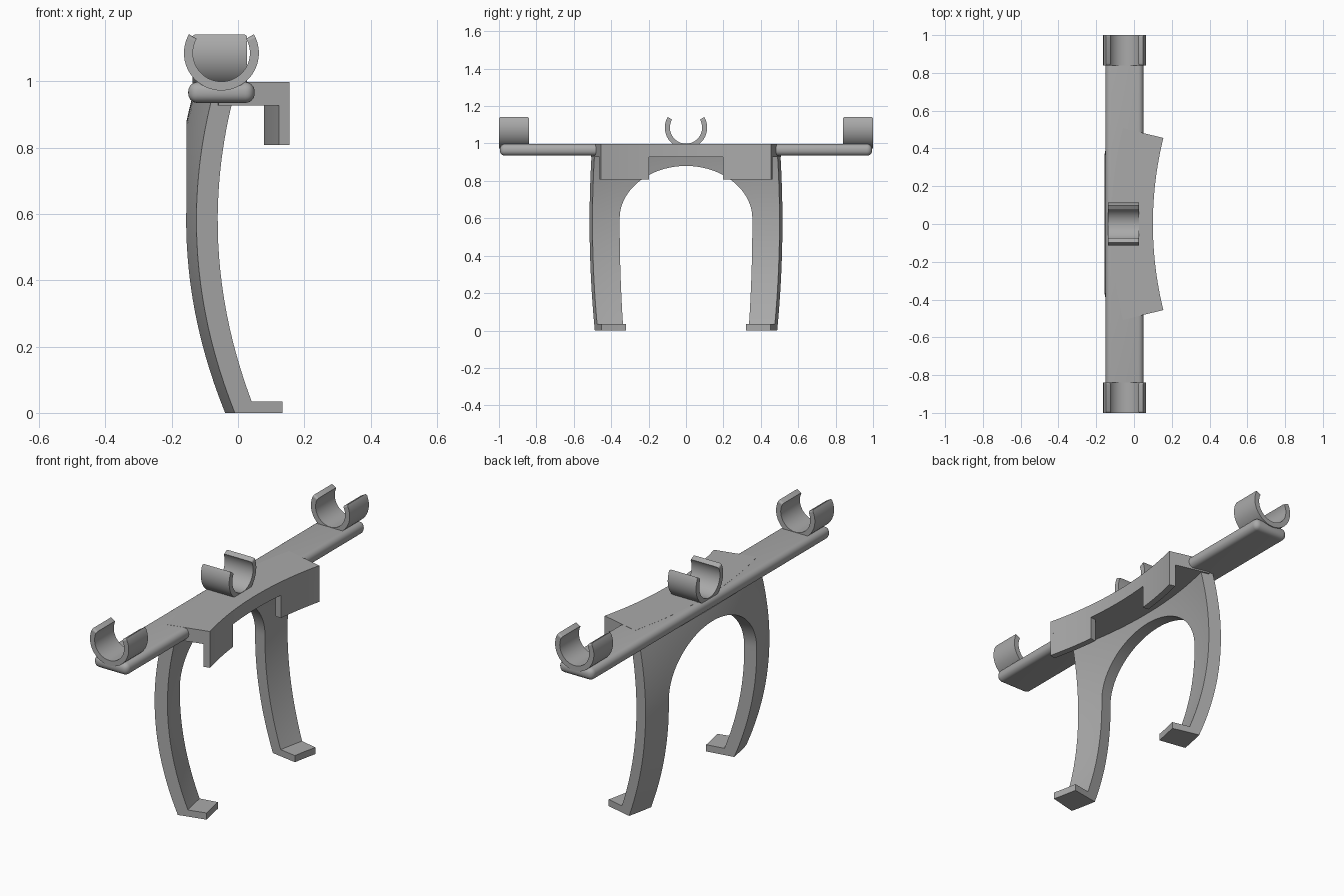
import bpy
import bmesh
from math import sin, cos, pi, radians
from mathutils import Vector

if "Cube" in bpy.data.objects:
    bpy.data.objects.remove(bpy.data.objects["Cube"], do_unlink=True)

grey = bpy.data.materials.new("plain grey")
grey.use_nodes = True
COLOUR = (0.4, 0.4, 0.4, 1)
grey.diffuse_color = COLOUR
grey.node_tree.nodes["Principled BSDF"].inputs["Base Color"].default_value = COLOUR

AXIS_X = 2.0        # vertical axis that the frame is curved around
OUTER, INNER = 0.238, 0.168   # angles of the leg sides
FLANGE = 0.242


def polar(angle, depth, z):
    r = AXIS_X - depth
    return Vector((AXIS_X - r * cos(angle), r * sin(angle), z))


def finish(name, bm):
    bmesh.ops.recalc_face_normals(bm, faces=bm.faces)
    mesh = bpy.data.meshes.new(name)
    bm.to_mesh(mesh)
    bm.free()
    mesh.materials.append(grey)
    obj = bpy.data.objects.new(name, mesh)
    bpy.context.collection.objects.link(obj)
    bpy.ops.object.select_all(action="DESELECT")
    obj.select_set(True)
    bpy.context.view_layer.objects.active = obj
    bpy.ops.object.shade_smooth_by_angle(angle=radians(30))
    return obj


def loft(name, rings, closed=False):
    """Skin a row of closed cross-sections and cap the two ends."""
    bm = bmesh.new()
    rows = [[bm.verts.new(p) for p in ring] for ring in rings]
    n = len(rows[0])
    for a, b in zip(rows, rows[1:]):
        for j in range(n):
            k = (j + 1) % n
            bm.faces.new((a[j], a[k], b[k], b[j]))
    bm.faces.new(rows[0])
    bm.faces.new(rows[-1])
    return bm


def sector(name, a0, a1, d0, d1, z0, z1, steps=16):
    """Curved block between two angles, depths and heights."""
    rings = []
    for i in range(steps + 1):
        a = a0 + (a1 - a0) * i / steps
        rings.append([polar(a, d0, z0), polar(a, d1, z0),
                      polar(a, d1, z1), polar(a, d0, z1)])
    return finish(name, loft(name, rings))


# Arched frame: bowed in height and around the vertical axis
def back_depth(z):
    return -0.187 + 0.354 * (z - 0.58) ** 2


TOP, SPRING, RISE = 0.94, 0.6, 0.28
half = []
for i in range(14):
    z = SPRING * i / 14
    half.append(((INNER, z), (OUTER, z)))
for i in range(25):
    t = i / 24
    inner = (INNER * cos(t * pi / 2), SPRING + RISE * sin(t * pi / 2))
    outer = (OUTER * min(1, 2 - 2 * t), SPRING + (TOP - SPRING) * min(1, 2 * t))
    half.append((inner, outer))
path = half + [((-p[0], p[1]), (-q[0], q[1])) for p, q in reversed(half[:-1])]
ACROSS = 5
rings = []
for p, q in path:
    row = [(p[0] + (q[0] - p[0]) * j / ACROSS, p[1] + (q[1] - p[1]) * j / ACROSS)
           for j in range(ACROSS + 1)]
    back = [polar(a, back_depth(z), z) for a, z in row]
    front = [polar(a, back_depth(z) + 0.066, z) for a, z in reversed(row)]
    rings.append(back + front)
finish("arched_frame", loft("arched_frame", rings))

# Feet, top flange and its hanging lips
sector("top_flange", -FLANGE, FLANGE, -0.12, 0.10, 0.927, 0.998, 24)
for side, label in ((1, "back"), (-1, "front")):
    sector(label + "_foot", side * INNER, side * OUTER, -0.03, 0.08, 0, 0.035, 4)
    sector(label + "_lip", side * 0.105, side * FLANGE, 0.067, 0.10, 0.807, 0.94, 10)

# Long rounded bar
bm = bmesh.new()
bmesh.ops.create_cube(bm, size=1)
for v in bm.verts:
    v.co = Vector((v.co.x * 0.2 - 0.05, v.co.y * 1.99, v.co.z * 0.063 + 0.966))
bmesh.ops.bevel(bm, geom=bm.edges[:], offset=0.028, segments=6,
                profile=0.5, affect="EDGES")
finish("bar", bm)


# Open C-shaped clips with rounded tip corners
def clip(name, centre, along_x, length):
    steps, r_out, r_in = 40, 0.113, 0.086
    start, end = radians(150), radians(390)
    rings = []
    for i in range(steps + 1):
        a = start + (end - start) * i / steps
        ring = []
        for r, s in ((r_out, -0.5), (r_out, 0.5), (r_in, 0.5), (r_in, -0.5)):
            u, w, l = r * cos(a), r * sin(a), s * length
            offset = Vector((l, u, w)) if along_x else Vector((u, l, w))
            ring.append(Vector(centre) + offset)
        rings.append(ring)
    bm = loft(name, rings)
    bm.faces.ensure_lookup_table()
    corners = []
    for cap in bm.faces[-2:]:
        axis = 0 if along_x else 1
        corners += [e for e in cap.edges
                    if abs(e.verts[0].co[axis] - e.verts[1].co[axis]) < 1e-4]
    bmesh.ops.bevel(bm, geom=corners, offset=0.011, segments=4,
                    profile=0.5, affect="EDGES")
    finish(name, bm)


clip("front_clip", (-0.05, -0.92, 1.085), False, 0.16)
clip("back_clip", (-0.05, 0.92, 1.085), False, 0.16)
clip("middle_clip", (-0.055, 0, 1.085), True, 0.165)
